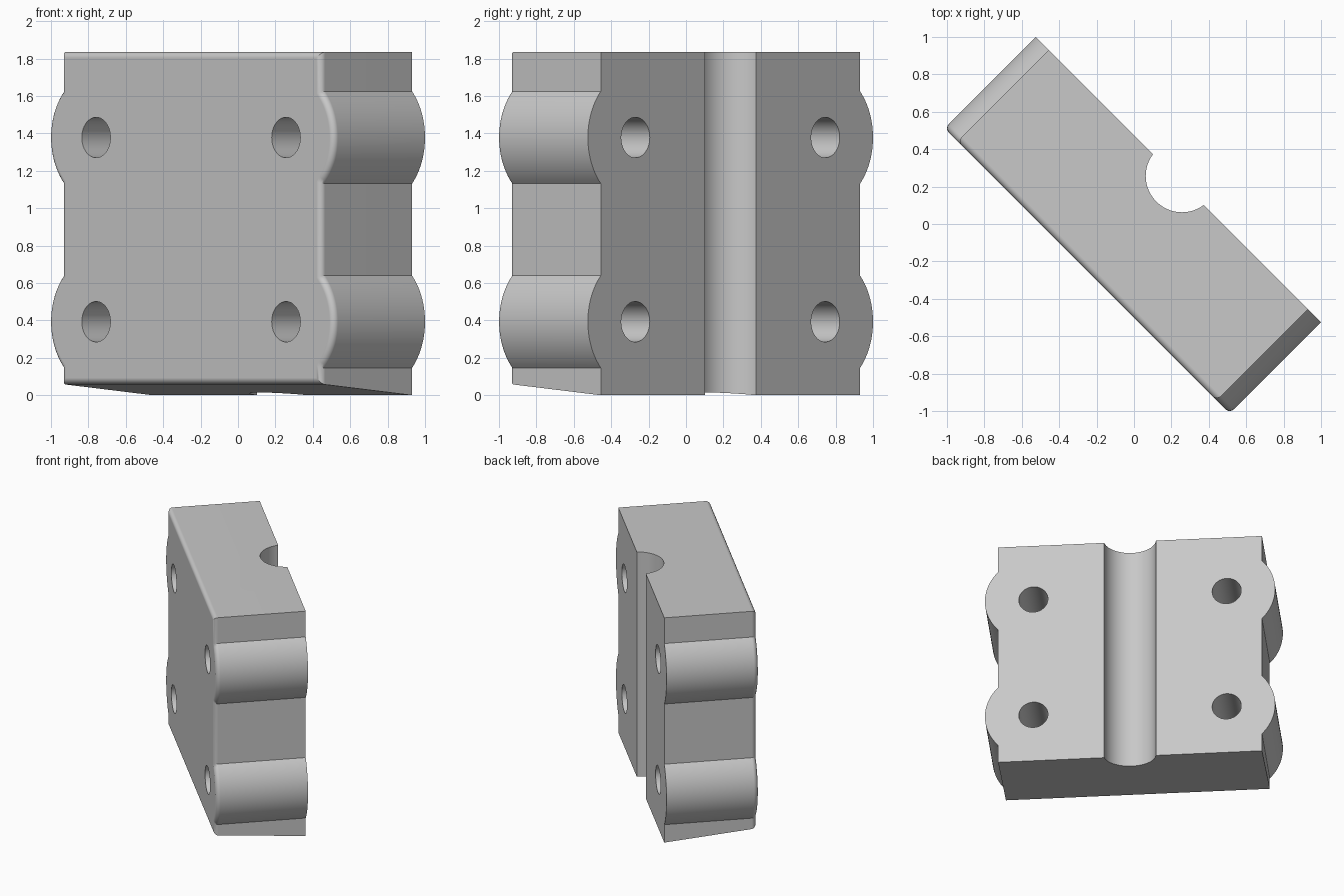
import bpy, bmesh, math
from mathutils import Matrix

cube = bpy.data.objects.get("Cube")
if cube:
    bpy.data.objects.remove(cube, do_unlink=True)

HALF_W, FRONT, BACK, TOP = 0.98, -0.355, 0.336, 1.835
SLOPE = 0.06                    # rise of the underside towards the front
BOLT_X, BOLT_Z = 0.718, (0.393, 1.378)
LUG_R, HOLE_R, GROOVE_R, GROOVE_Y = 0.36, 0.108, 0.194, 0.363
FILLET = 0.033

grey = bpy.data.materials.new("light grey")
grey.use_nodes = True
colour = (0.58, 0.58, 0.58, 1)
grey.diffuse_color = colour
grey.node_tree.nodes["Principled BSDF"].inputs["Base Color"].default_value = colour


def add_object(name, bm):
    mesh = bpy.data.meshes.new(name)
    bmesh.ops.recalc_face_normals(bm, faces=bm.faces)
    bm.to_mesh(mesh)
    bm.free()
    obj = bpy.data.objects.new(name, mesh)
    bpy.context.collection.objects.link(obj)
    mesh.materials.append(grey)
    return obj


def cylinder(name, radius, depth, matrix):
    bm = bmesh.new()
    bmesh.ops.create_cone(bm, cap_ends=True, segments=64, radius1=radius,
                          radius2=radius, depth=depth, matrix=matrix)
    return add_object(name, bm)


# Outline of the right side with its round lugs, then mirrored for the left
right = [(HALF_W, 0)]
sweep = math.acos((HALF_W - BOLT_X) / LUG_R)
for z in BOLT_Z:
    for i in range(25):
        a = sweep * (i / 12 - 1)
        right.append((BOLT_X + LUG_R * math.cos(a), z + LUG_R * math.sin(a)))
right.append((HALF_W, TOP))
outline = right + [(-x, z) for x, z in reversed(right)]

# Block body: extruded outline, sloped underside, rounded front rim
bm = bmesh.new()
back = bm.faces.new([bm.verts.new((x, BACK, z)) for x, z in outline])
extruded = bmesh.ops.extrude_face_region(bm, geom=[back], use_keep_orig=True)
front_verts = [g for g in extruded["geom"] if isinstance(g, bmesh.types.BMVert)]
for v in front_verts:
    v.co.y = FRONT
    if v.co.z < 0.01:
        v.co.z = SLOPE
rim = [e for e in bm.edges if all(v.co.y < FRONT + 0.01 for v in e.verts)]
bmesh.ops.recalc_face_normals(bm, faces=bm.faces)
bmesh.ops.bevel(bm, geom=rim, offset=FILLET, offset_type='OFFSET', segments=5,
                profile=0.5, affect='EDGES', clamp_overlap=True)
block = add_object("clamp_block", bm)

# Cutters: four bolt holes and the vertical groove in the back
turn = Matrix.Rotation(math.pi / 2, 4, 'X')
cutters = [cylinder("bolt_hole_cutter", HOLE_R, 2,
                    Matrix.Translation((s * BOLT_X, 0, z)) @ turn)
           for s in (-1, 1) for z in BOLT_Z]
cutters.append(cylinder("groove_cutter", GROOVE_R, 4,
                        Matrix.Translation((0, GROOVE_Y, 1))))

bpy.ops.object.select_all(action='DESELECT')
block.select_set(True)
bpy.context.view_layer.objects.active = block
for cutter in cutters:
    cutter.hide_render = True
    mod = block.modifiers.new("cut", 'BOOLEAN')
    mod.operation, mod.solver, mod.object = 'DIFFERENCE', 'EXACT', cutter
    bpy.ops.object.modifier_apply(modifier=mod.name)
    bpy.data.objects.remove(cutter, do_unlink=True)

# Smooth the round surfaces, keep flat faces flat, and turn the block diagonally
bpy.ops.object.shade_smooth_by_angle(angle=math.radians(30))
weighted = block.modifiers.new("flat faces", 'WEIGHTED_NORMAL')
weighted.keep_sharp = True
block.rotation_euler.z = -math.pi / 4
